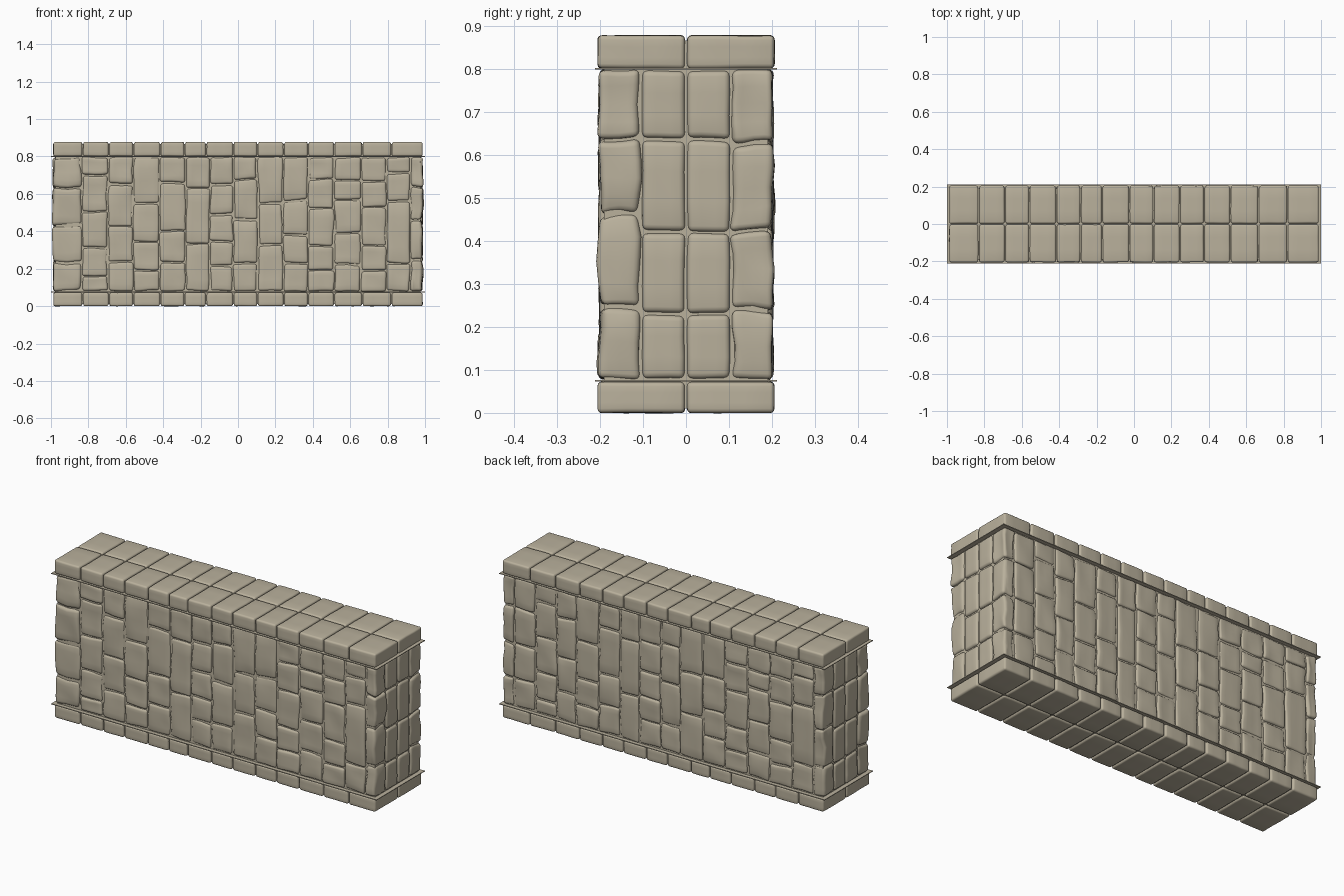
import bpy, bmesh, math, random
from mathutils import Vector, noise

if "Cube" in bpy.data.objects:
    bpy.data.objects.remove(bpy.data.objects["Cube"])

random.seed(4)
stone = bpy.data.materials.new("sandy stone")
stone.diffuse_color = (0.49, 0.44, 0.335, 1)
stone.use_nodes = True
stone.node_tree.nodes["Principled BSDF"].inputs["Base Color"].default_value = stone.diffuse_color

GAP = 0.003          # half width of a joint
X, Y = 0.99, 0.205   # half length, half depth
Z0, Z1 = 0.078, 0.798  # wall zone between base and cap


def add_stone(bm, lo, hi, bevel=0.012, cuts=3, amp=0.006, skew=0.004):
    """One rounded, slightly uneven block between two corners."""
    b = bmesh.new()
    bmesh.ops.create_cube(b, size=1)
    lo, hi = Vector(lo), Vector(hi)
    for v in b.verts:
        for i in range(3):
            v.co[i] = lo[i] + GAP if v.co[i] < 0 else hi[i] - GAP
        v.co.x += random.uniform(-skew, skew) * (abs(v.co.x) < X - 0.02)
        v.co.z += random.uniform(-skew, skew)
    bmesh.ops.subdivide_edges(b, edges=b.edges[:], cuts=cuts, use_grid_fill=True)
    for v in b.verts:
        v.co += noise.noise_vector(v.co * 11) * amp
    b.normal_update()
    sharp = [e for e in b.edges if e.calc_face_angle(0) > math.radians(50)]
    bmesh.ops.bevel(b, geom=sharp, offset=bevel, segments=3, profile=0.5,
                    affect='EDGES', clamp_overlap=True)
    me = bpy.data.meshes.new("tmp")
    b.to_mesh(me)
    b.free()
    bm.from_mesh(me)
    bpy.data.meshes.remove(me)


def finish(bm, name):
    me = bpy.data.meshes.new(name)
    bmesh.ops.recalc_face_normals(bm, faces=bm.faces[:])
    bm.to_mesh(me)
    bm.free()
    me.materials.append(stone)
    ob = bpy.data.objects.new(name, me)
    bpy.context.collection.objects.link(ob)
    bpy.ops.object.select_all(action='DESELECT')
    ob.select_set(True)
    bpy.context.view_layer.objects.active = ob
    bpy.ops.object.shade_smooth_by_angle(angle=math.radians(40))


def plain_box(name, hx, hy, z0, z1):
    bm = bmesh.new()
    bmesh.ops.create_cube(bm, size=1)
    for v in bm.verts:
        v.co = (v.co.x * 2 * hx, v.co.y * 2 * hy, z0 if v.co.z < 0 else z1)
    finish(bm, name)


# cap and base courses: two rows of fourteen blocks
rows = [-X, -.83, -.69, -.56, -.415, -.285, -.17, -.025, .105, .245, .375, .515, .665, .82, X]
for name, z0, z1 in (("base_stones", -GAP, 0.075), ("cap_stones", 0.798, 0.88)):
    bm = bmesh.new()
    for a, c in zip(rows, rows[1:]):
        for y0, y1 in ((-0.208, 0), (0, 0.208)):
            add_stone(bm, (a, y0, z0), (c, y1, z1), 0.01, 2, 0.002, 0)
    finish(bm, name)

# wall columns: left edges and the heights of the joints in each column
front_x = [-X, -.835, -.695, -.56, -.42, -.28, -.15, -.025, .105, .24, .375, .515, .66, .795, .92, X]
front_z = [(.63, .43, .24), (.70, .505, .31, .16), (.65, .43, .235), (.55, .34, .19),
           (.66, .40, .235), (.63, .33), (.65, .49, .345, .215), (.675, .46, .23),
           (.55, .325), (.565, .38, .23), (.675, .52, .32, .19), (.67, .57, .39, .22),
           (.67, .53, .325, .19), (.71, .56, .23), (.64, .455, .245)]
back_x = [-X, -.92, -.79, -.66, -.54, -.4, -.27, -.15, -.02, .1, .24, .375, .515, .65, .79, .92, X]
back_z = [(.63, .42, .24)] + front_z


def wall(name, xs, joints, side):
    bm = bmesh.new()
    for a, c, zs in zip(xs, xs[1:], joints):
        levels = [Z1, *zs, Z0]
        corner = a == -X or c == X
        for top, low in zip(levels, levels[1:]):
            x0, x1 = sorted((a * -side, c * -side))
            out = Y - random.uniform(0, 0.005)
            y0, y1 = sorted((side * out, side * 0.105))
            add_stone(bm, (x0, y0, low), (x1, y1, top), 0.016 if corner else 0.012,
                      3, 0.012 if corner else 0.007)
    finish(bm, name)


wall("front_stones", front_x, front_z, -1)
wall("back_stones", back_x, back_z, 1)

# two plain columns in the middle of each end
bm = bmesh.new()
levels = [Z1, .635, .42, .23, Z0]
for side in (-1, 1):
    for y0, y1 in ((-0.105, 0), (0, 0.105)):
        for top, low in zip(levels, levels[1:]):
            x0, x1 = sorted((side * X, side * 0.9))
            add_stone(bm, (x0, y0, low), (x1, y1, top), 0.013, 2, 0.003, 0.002)
finish(bm, "end_stones")

# mortar core and the two thin ledges
plain_box("mortar_core", 0.976, 0.191, 0.01, 0.866)
plain_box("lower_ledge", 1.0, 0.212, 0.073, 0.077)
plain_box("upper_ledge", 1.0, 0.212, 0.798, 0.802)
